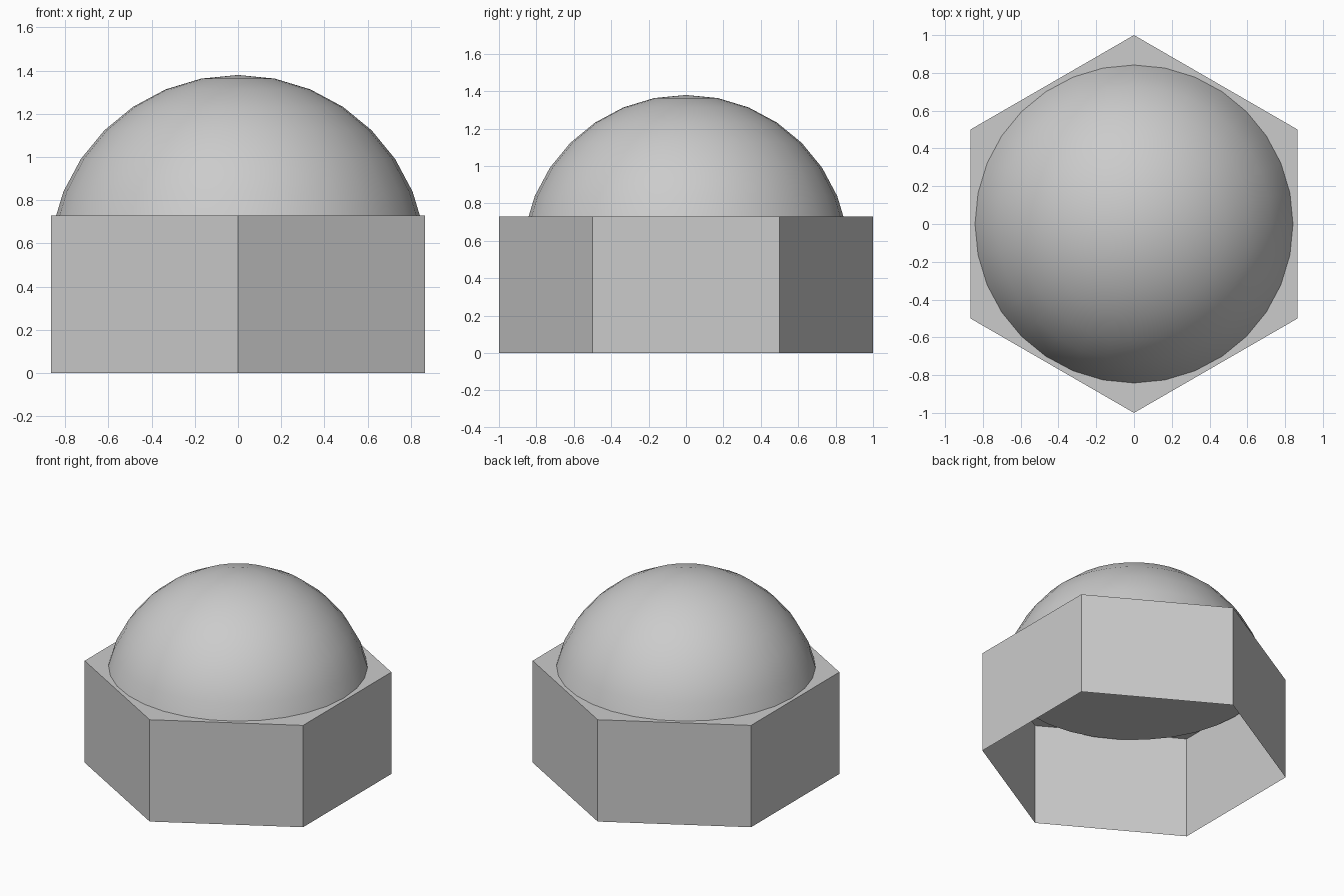
import bpy, bmesh
from math import sin, cos, pi, radians

if "Cube" in bpy.data.objects:
    bpy.data.objects.remove(bpy.data.objects["Cube"])

HEX_HEIGHT = 0.73
DOME_RADIUS = 0.875
DOME_CENTRE = 1.38 - DOME_RADIUS


def make_object(name, bm):
    mesh = bpy.data.meshes.new(name)
    bm.to_mesh(mesh)
    bm.free()
    obj = bpy.data.objects.new(name, mesh)
    bpy.context.collection.objects.link(obj)
    return obj


# Hexagonal base: thin walls and a closed top, open underneath
bm = bmesh.new()
angles = [pi / 2 + i * pi / 3 for i in range(6)]
low = [bm.verts.new((cos(a), sin(a), 0)) for a in angles]
high = [bm.verts.new((cos(a), sin(a), HEX_HEIGHT)) for a in angles]
for i in range(6):
    j = (i + 1) % 6
    bm.faces.new((low[i], low[j], high[j], high[i]))
bm.faces.new(high)
make_object("hex_base", bm)

# Dome: upper rings of a sphere, cut one ring above its equator
bm = bmesh.new()
bmesh.ops.create_uvsphere(bm, u_segments=32, v_segments=16, radius=DOME_RADIUS)
cut = DOME_RADIUS * cos(radians(78.75)) - 0.01
bmesh.ops.delete(bm, geom=[v for v in bm.verts if v.co.z < cut], context='VERTS')
# Flat underside of the dome
bmesh.ops.holes_fill(bm, edges=[e for e in bm.edges if e.is_boundary], sides=0)
bmesh.ops.recalc_face_normals(bm, faces=bm.faces)
bmesh.ops.translate(bm, verts=bm.verts, vec=(0, 0, DOME_CENTRE))
dome = make_object("dome", bm)

# Smooth dome with a sharp lower rim
bpy.context.view_layer.objects.active = dome
dome.select_set(True)
bpy.ops.object.shade_smooth_by_angle(angle=radians(30))
